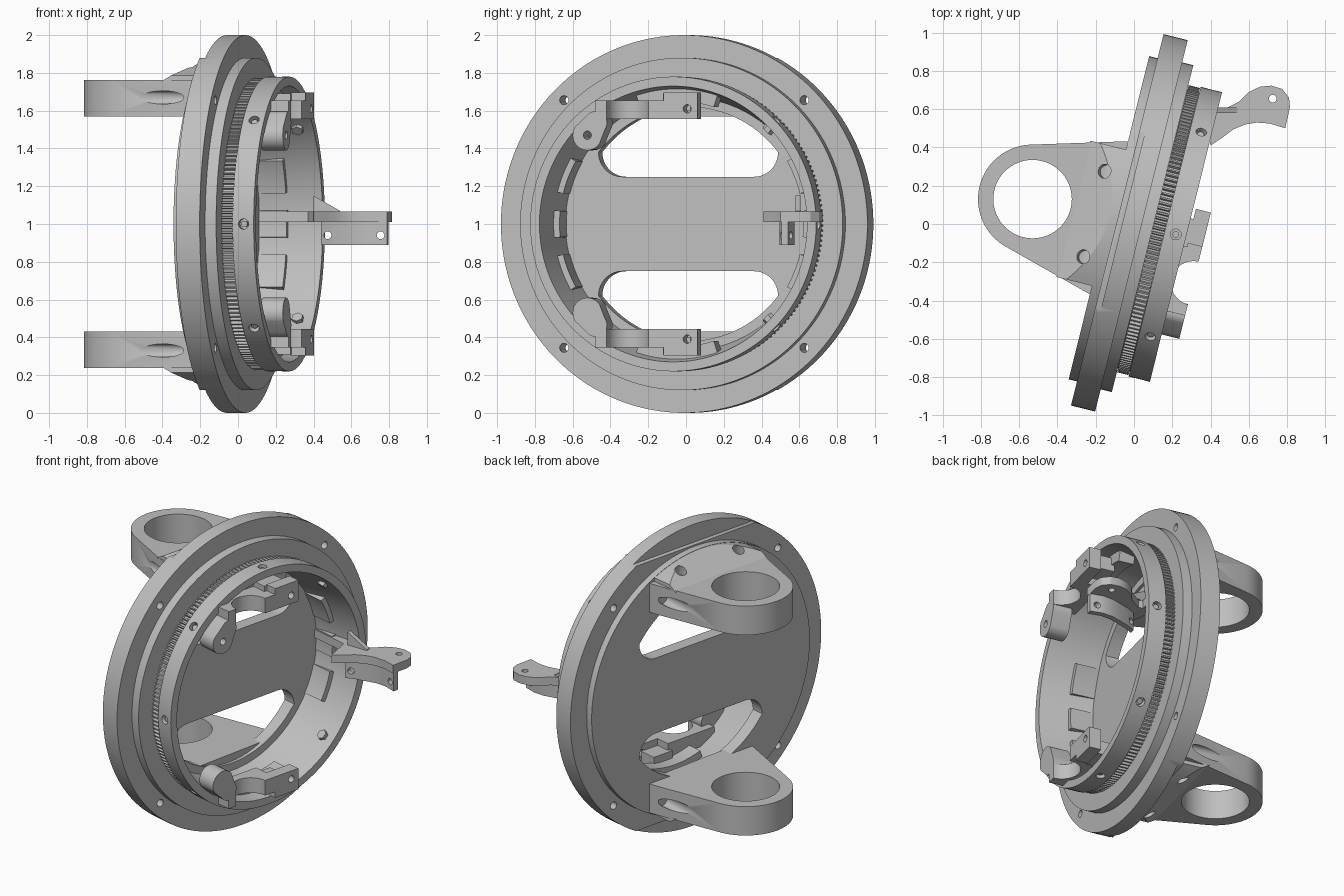
import bpy, bmesh, math
from mathutils import Matrix, Vector

cube = bpy.data.objects.get("Cube")
if cube:
    bpy.data.objects.remove(cube)

grey = bpy.data.materials.new("machined grey")
grey.use_nodes = True
GREY = (0.52, 0.52, 0.52, 1)
grey.diffuse_color = GREY
grey.node_tree.nodes["Principled BSDF"].inputs["Base Color"].default_value = GREY

# Ring frame: x along the ring axis, turned 14 degrees and raised to the ring centre
RING = Matrix.Translation((0, 0, 1)) @ Matrix.Rotation(math.radians(-14), 4, "Z")
WORLD = Matrix.Identity(4)


def polar(r, deg):
    return r * math.cos(math.radians(deg)), r * math.sin(math.radians(deg))


def arc(cx, cy, r, a0, a1, n=12):
    pts = [polar(r, a0 + (a1 - a0) * i / n) for i in range(n + 1)]
    return [(cx + x, cy + y) for x, y in pts]


def prism(bm, pts, lo, hi, axis="z"):
    place = (lambda p, h: (p[0], p[1], h)) if axis == "z" else (lambda p, h: (h, p[0], p[1]))
    a = [bm.verts.new(place(p, lo)) for p in pts]
    b = [bm.verts.new(place(p, hi)) for p in pts]
    n = len(pts)
    bm.faces.new(a)
    bm.faces.new(b[::-1])
    for i in range(n):
        bm.faces.new((a[i], b[i], b[(i + 1) % n], a[(i + 1) % n]))


def box(bm, x, y, z):
    prism(bm, [(x[0], y[0]), (x[1], y[0]), (x[1], y[1]), (x[0], y[1])], *z)


def sector(bm, r0, r1, a, b, lo, hi):
    prism(bm, arc(0, 0, r0, a, b) + arc(0, 0, r1, b, a), lo, hi, "x")


def rod(bm, p, q, r, n=20):
    p, q = Vector(p), Vector(q)
    turn = (q - p).to_track_quat("Z", "Y").to_matrix().to_4x4()
    bmesh.ops.create_cone(bm, cap_ends=True, segments=n, radius1=r, radius2=r,
                          depth=(q - p).length, matrix=Matrix.Translation((p + q) / 2) @ turn)


def lathe(bm, profile, steps=144):
    vs = [bm.verts.new((u, 0, r)) for r, u in profile]
    es = [bm.edges.new(e) for e in zip(vs, vs[1:])]
    bmesh.ops.spin(bm, geom=vs + es, cent=(0, 0, 0), axis=(1, 0, 0),
                   angle=2 * math.pi, steps=steps, use_merge=True)
    bmesh.ops.remove_doubles(bm, verts=bm.verts, dist=1e-5)


def finish(name, bm, frame=RING, mirror=False):
    """Make an object; mirror adds a copy below the middle of the ring."""
    if mirror:
        geom = bmesh.ops.duplicate(bm, geom=bm.verts[:] + bm.edges[:] + bm.faces[:])["geom"]
        for v in geom:
            if isinstance(v, bmesh.types.BMVert):
                v.co.z = (2 if frame == WORLD else 0) - v.co.z
    bmesh.ops.recalc_face_normals(bm, faces=bm.faces)
    bm.transform(frame)
    mesh = bpy.data.meshes.new(name)
    bm.to_mesh(mesh)
    bm.free()
    mesh.materials.append(grey)
    ob = bpy.data.objects.new(name, mesh)
    bpy.context.collection.objects.link(ob)
    return ob


def cut(ob, cutter):
    mod = ob.modifiers.new("cut", "BOOLEAN")
    mod.operation, mod.solver, mod.object = "DIFFERENCE", "EXACT", cutter
    bpy.context.view_layer.update()
    mesh = bpy.data.meshes.new_from_object(ob.evaluated_get(bpy.context.evaluated_depsgraph_get()))
    ob.modifiers.clear()
    ob.data = mesh
    bpy.data.objects.remove(cutter)


def smooth(ob):
    bpy.ops.object.select_all(action="DESELECT")
    ob.select_set(True)
    bpy.context.view_layer.objects.active = ob
    bpy.ops.object.shade_smooth_by_angle(angle=math.radians(30))


# Stepped housing: back disc, wide flange, step, gear seat and front ring
bm = bmesh.new()
lathe(bm, [(0, -.135), (.87, -.135), (.87, -.09), (1, -.09), (1, .04), (.88, .04),
           (.88, .1), (.75, .1), (.75, .165), (.78, .165), (.78, .28), (.73, .28),
           (.67, -.05), (0, -.05)])
housing = finish("housing", bm)

# Windows in the back disc, flange holes, radial ring holes and flats on the flange back
bm = bmesh.new()
window = arc(-.36, .38, .13, 180, 270) + arc(.36, .38, .13, 270, 360) + arc(0, 0, .62, 39, 141, 24)
for s in (1, -1):
    prism(bm, [(y, s * z) for y, z in window], -.2, 0, "x")
    box(bm, (-.2, -.06), (-.6, .6), sorted((s * .88, s * 1.1)))
for k in range(4):
    y, z = polar(.927, 45 + 90 * k)
    rod(bm, (-.2, y, z), (.1, y, z), .024)
for k in range(8):
    y, z = polar(1, 45 * k)
    rod(bm, (.225, y * .745, z * .745), (.225, y * .85, z * .85), .028)
cut(housing, finish("housing_cutter", bm))

# Screws sunk in the radial holes, hex nuts on the inner wall
bm = bmesh.new()
for k in range(8):
    y, z = polar(1, 45 * k)
    rod(bm, (.225, y * .735, z * .735), (.225, y * .765, z * .765), .017)
    if k in (1, 7):
        rod(bm, (.2, y * .695, z * .695), (.2, y * .73, z * .73), .032, 6)
screws = finish("ring_screws", bm)

# Toothed band
bm = bmesh.new()
teeth = []
for k in range(180):
    teeth += [polar(r, 2 * k + d) for r, d in ((.757, 0), (.757, .8), (.773, 1.1), (.773, 1.7))]
prism(bm, teeth, .102, .163, "x")
gear = finish("gear_band", bm)
bm = bmesh.new()
rod(bm, (0, 0, 0), (.4, 0, 0), .74, 96)
cut(gear, finish("gear_cutter", bm))

# Raised pads on the inner wall, with recesses between them
bm = bmesh.new()
for side in (0, 180):
    for a, b in ((-30, -14), (-6, 6), (14, 30)):
        sector(bm, .665, .74, side + a, side + b, -.06, .1)
wall_pads = finish("wall_pads", bm)

# Hinge arms: a plate with a bearing eye, drilled from both sides
EYE = (-.53, .13)
bm = bmesh.new()
plan = arc(*EYE, .285, 90, 240, 40) + [(-.235, -.365), (-.15, -.37), (.02, .43), (-.1, .43)]
prism(bm, plan, 1.57, 1.762)
arms = finish("hinge_arms", bm, WORLD, mirror=True)
bm = bmesh.new()
rod(bm, (*EYE, 1.5), (*EYE, 1.9), .205, 64)
rod(bm, (*EYE, .1), (*EYE, .5), .205, 64)
cut(arms, finish("eye_cutter", bm, WORLD))
bm = bmesh.new()
for y in (-.36, .36):
    rod(bm, (-.6, y, .67), (-.2, y, .67), .035, 24)
cut(arms, finish("arm_bolt_cutter", bm, RING, mirror=True))

# Sloping pads that join the arms to the back disc
bm = bmesh.new()
prism(bm, arc(0, 0, .868, 65, 115, 32) + [(-.367, .755), (.367, .755)], -.33, -.1, "x")
sliced = bmesh.ops.bisect_plane(bm, geom=bm.verts[:] + bm.edges[:] + bm.faces[:],
                                plane_co=(-.31, 0, .765), plane_no=(-.1, 0, .17), clear_outer=True)
bmesh.ops.contextual_create(bm, geom=[e for e in sliced["geom_cut"]
                                      if isinstance(e, bmesh.types.BMEdge)])
pads = finish("arm_pads", bm, RING, mirror=True)
bm = bmesh.new()
for y in (-.23, .23):
    rod(bm, (-.2, y, .765), (-.255, y, .95), .037)
cut(pads, finish("pad_cutter", bm, RING, mirror=True))

# Inner brackets: scooped bar, end block, wall mount and rounded boss
bm = bmesh.new()
scoop = arc(-.225, .375, .115, 180, 360, 20)
prism(bm, [(.2, -.40), (.375, -.40)] + [(u, v) for v, u in scoop] + [(.375, -.03), (.2, -.03)],
      .555, .655)
bars = finish("bracket_bars", bm, RING, mirror=True)
bm = bmesh.new()
box(bm, (.295, .375), (-.03, .155), (.555, .695))
blocks = finish("bracket_blocks", bm, RING, mirror=True)
bm = bmesh.new()
sector(bm, .65, .74, 72, 108, .1, .2)
box(bm, (.18, .3), (-.05, .1), (.6, .69))
mounts = finish("bracket_mounts", bm, RING, mirror=True)
bm = bmesh.new()
lobe = arc(-.445, .47, .08, 145, 325, 16) + arc(-.40, .535, .062, -35, 145, 16)
prism(bm, lobe, .25, .375, "x")
bosses = finish("bracket_bosses", bm, RING, mirror=True)
for ob, y, z in ((blocks, .1, .61), (bosses, -.445, .47)):
    bm = bmesh.new()
    rod(bm, (.15, y, z), (.5, y, z), .022)
    cut(ob, finish("bracket_cutter", bm, RING, mirror=True))

# Side lever: curved top flange, hanging web, gusset and root rib
under = [(.40, .41), (.46, .45), (.52, .495), (.58, .52), (.64, .53), (.71, .525), (.79, .5)]
outer = [(.815, .61), (.81, .66), (.775, .705), (.72, .723), (.66, .718), (.6, .69), (.55, .64),
         (.47, .6), (.36, .64)]
bm = bmesh.new()
prism(bm, under + outer, 1.01, 1.065)
lever = finish("lever_flange", bm, WORLD)
bm = bmesh.new()
rod(bm, (.725, .655, .9), (.725, .655, 1.2), .02)
cut(lever, finish("lever_cutter", bm, WORLD))
bm = bmesh.new()
web_line = [(.44, .495), (.5, .515), (.58, .53), (.64, .54), (.71, .535), (.79, .505)]
prism(bm, web_line + [(x + .008, y + .035) for x, y in reversed(web_line)], .89, 1.012)
web = finish("lever_web", bm, WORLD)
bm = bmesh.new()
for x in (.475, .755):
    rod(bm, (x, .3, .94), (x, .8, .94), .02)
cut(web, finish("web_cutter", bm, WORLD))
bm = bmesh.new()
prism(bm, [(.58, 1.06), (.61, 1.06), (.61, 1.07), (.58, 1.07)], .4, .54, "x")
for v in bm.verts:
    if v.co.z > 1.065 and v.co.x < .5:
        v.co.z = 1.15
gusset = finish("lever_gusset", bm, WORLD)
bm = bmesh.new()
box(bm, (-.06, .28), (.655, .74), (.01, .065))
root = finish("lever_root", bm)

for ob in (housing, screws, gear, wall_pads, arms, pads, bars, blocks, mounts, bosses,
           lever, web, gusset, root):
    smooth(ob)
